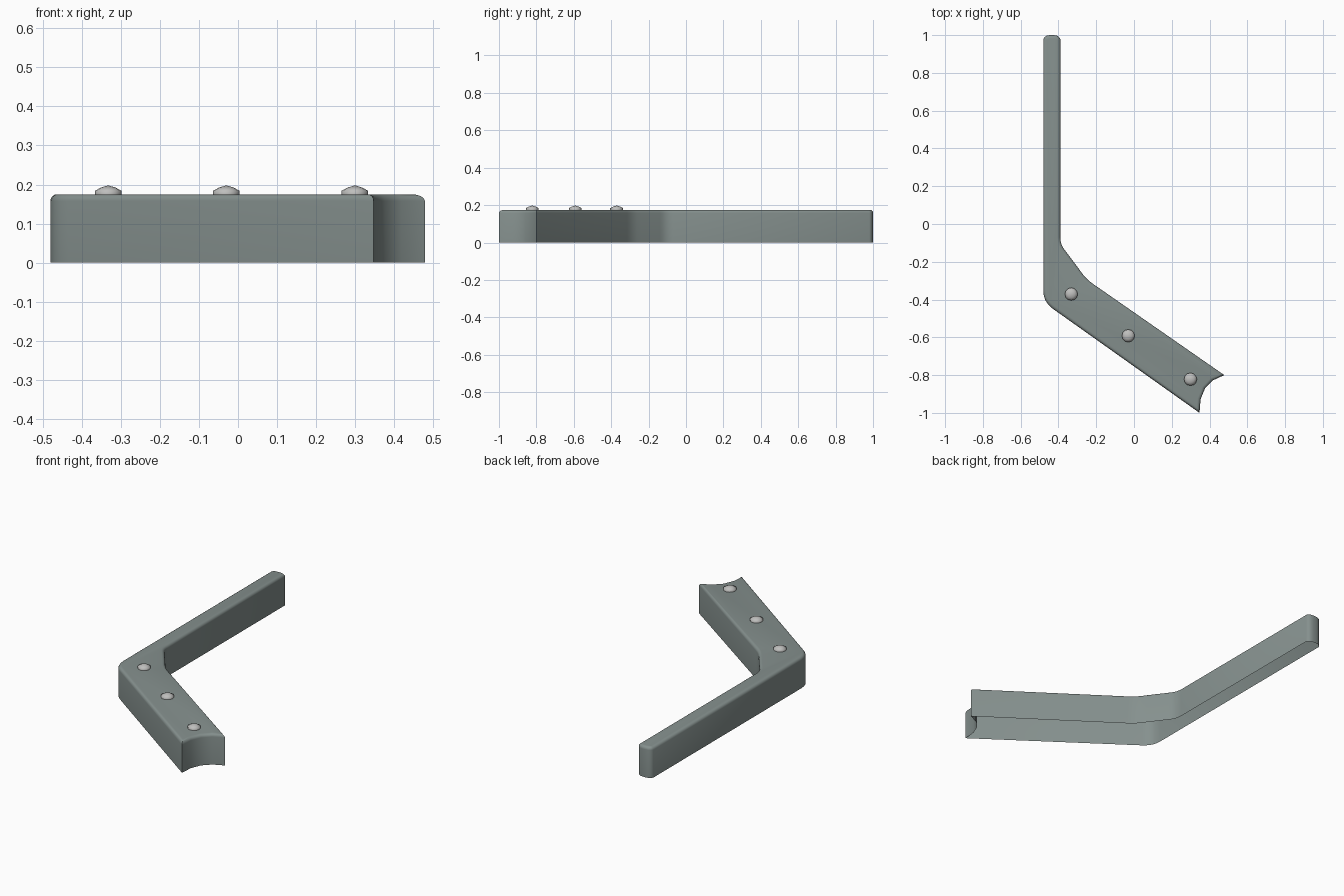
import bpy, bmesh, math
from mathutils import Vector

if "Cube" in bpy.data.objects:
    bpy.data.objects.remove(bpy.data.objects["Cube"])

def material(name, rgb):
    m = bpy.data.materials.new(name)
    m.diffuse_color = (*rgb, 1)
    m.use_nodes = True
    m.node_tree.nodes["Principled BSDF"].inputs["Base Color"].default_value = m.diffuse_color
    return m

steel = material("grey green steel", (0.235, 0.28, 0.27))
silver = material("silver rivet", (0.52, 0.52, 0.51))

HEIGHT, ROUND = 0.175, 0.017

def bezier(a, c, b, n):
    """Points of a quadratic curve from a to b, pulled toward c."""
    a, b, c = Vector(a), Vector(b), Vector(c)
    return [a * (1 - t) ** 2 + c * 2 * t * (1 - t) + b * t * t
            for t in (i / n for i in range(n + 1))]

# Outline seen from above, counter-clockwise
outline = (
    bezier((-0.48, -0.355), (-0.48, -0.41), (-0.435, -0.445), 4)   # outer elbow
    + bezier((0.347, -1.0), (0.34, -0.84), (0.478, -0.80), 4)      # notched end
    + bezier((-0.22, -0.315), (-0.26, -0.287), (-0.29, -0.24), 4)  # inner elbow
    + bezier((-0.365, -0.14), (-0.39, -0.11), (-0.39, -0.07), 4)
    + bezier((-0.39, 0.98), (-0.40, 1.0), (-0.425, 1.0), 3)        # arm tip
    + bezier((-0.445, 1.0), (-0.47, 1.0), (-0.48, 0.98), 3)
)

def inset(points, d):
    """Move a closed outline inward by d with mitred corners."""
    out = []
    for i, p in enumerate(points):
        e1 = (p - points[i - 1]).normalized()
        e2 = (points[(i + 1) % len(points)] - p).normalized()
        n1, n2 = Vector((-e1.y, e1.x)), Vector((-e2.y, e2.x))
        out.append(p + (n1 + n2) * d / (1 + n1.dot(n2)))
    return out

# Bent body: straight wall, rounded top rim, flat top, open underside
bm = bmesh.new()
levels = [(0, 0)]
for i in range(5):
    a = math.radians(90 * i / 4)
    levels.append((ROUND * (1 - math.cos(a)), HEIGHT - ROUND * (1 - math.sin(a))))
rings = [[bm.verts.new((p.x, p.y, z)) for p in inset(outline, d)] for d, z in levels]
n = len(outline)
for low, high in zip(rings, rings[1:]):
    for i in range(n):
        j = (i + 1) % n
        bm.faces.new((low[i], low[j], high[j], high[i]))
bm.faces.new(rings[-1])
mesh = bpy.data.meshes.new("bent_bracket")
bm.to_mesh(mesh)
bm.free()
body = bpy.data.objects.new("bent_bracket", mesh)
bpy.context.collection.objects.link(body)
mesh.materials.append(steel)

def rivet(name, x, y):
    """Low domed rivet head turned from a short profile, open where it meets the body."""
    bm = bmesh.new()
    profile = [(0.034, HEIGHT), (0.034, 0.184), (0.019, 0.192)]
    sides = 12
    rings = [[bm.verts.new((x + r * math.cos(2 * math.pi * i / sides),
                            y + r * math.sin(2 * math.pi * i / sides), z))
              for i in range(sides)] for r, z in profile]
    top = bm.verts.new((x, y, 0.198))
    for i in range(sides):
        j = (i + 1) % sides
        for low, high in zip(rings, rings[1:]):
            bm.faces.new((low[i], low[j], high[j], high[i]))
        bm.faces.new((rings[-1][i], rings[-1][j], top))
    me = bpy.data.meshes.new(name)
    bm.to_mesh(me)
    bm.free()
    me.materials.append(silver)
    ob = bpy.data.objects.new(name, me)
    bpy.context.collection.objects.link(ob)
    return ob

parts = [body] + [rivet(f"rivet_{k + 1}", x, y) for k, (x, y) in
                  enumerate([(-0.332, -0.371), (-0.03, -0.592), (0.299, -0.822)])]

# Smooth shading with sharp edges kept
for ob in parts:
    bpy.ops.object.select_all(action='DESELECT')
    ob.select_set(True)
    bpy.context.view_layer.objects.active = ob
    bpy.ops.object.shade_smooth_by_angle(angle=math.radians(40 if ob is body else 70))
